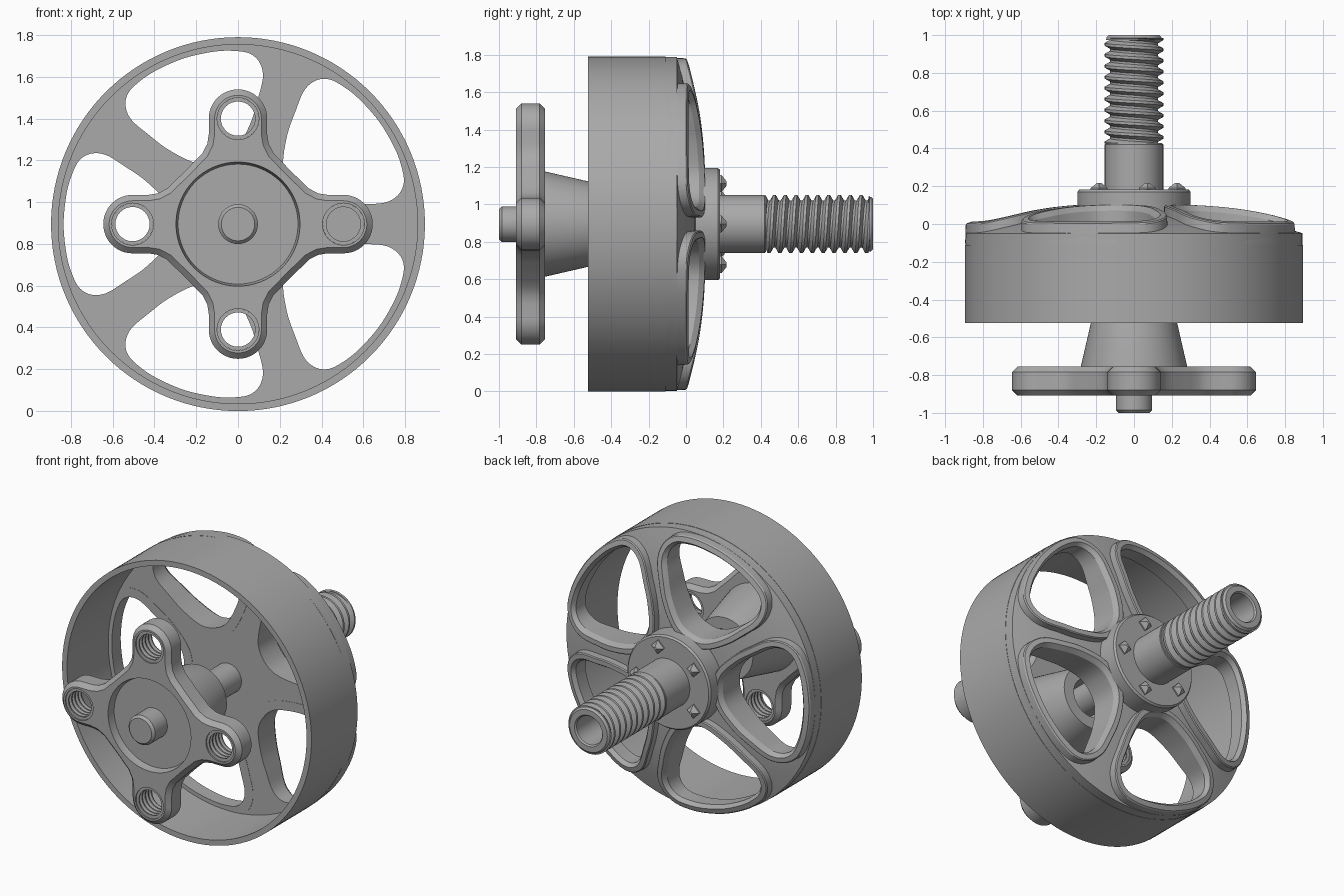
import bpy, bmesh, math
from mathutils import Vector

cube = bpy.data.objects.get("Cube")
if cube:
    bpy.data.objects.remove(cube, do_unlink=True)

R = 0.895            # rotor radius, also the height of the axis
TAU = 2 * math.pi

grey = bpy.data.materials.new("machined_grey")
grey.use_nodes = True
tone = (0.4, 0.4, 0.4, 1)
grey.diffuse_color = tone
grey.node_tree.nodes["Principled BSDF"].inputs["Base Color"].default_value = tone


def finish(name, bm):
    bmesh.ops.recalc_face_normals(bm, faces=bm.faces)
    mesh = bpy.data.meshes.new(name)
    bm.to_mesh(mesh)
    bm.free()
    mesh.materials.append(grey)
    ob = bpy.data.objects.new(name, mesh)
    bpy.context.collection.objects.link(ob)
    return ob


def skin(bm, rings, loop=False, wrap=True, caps=False):
    """Join rings of (x, y, z) points, z measured from the axis."""
    rows = [[bm.verts.new((x, y, z + R)) for x, y, z in ring] for ring in rings]
    n = len(rows[0])
    for i in range(len(rows) if loop else len(rows) - 1):
        a, b = rows[i], rows[(i + 1) % len(rows)]
        for j in range(n if wrap else n - 1):
            k = (j + 1) % n
            bm.faces.new((a[j], a[k], b[k], b[j]))
    if caps:
        bm.faces.new(rows[0])
        bm.faces.new(rows[-1])


def circle(r, y, cx=0, cz=0, seg=96):
    return [(cx + r * math.cos(TAU * i / seg), y, cz + r * math.sin(TAU * i / seg))
            for i in range(seg)]


def lathe(name, profile, loop=False, seg=96):
    bm = bmesh.new()
    skin(bm, [circle(r, y, seg=seg) for r, y in profile], loop, caps=not loop)
    return finish(name, bm)


def offset(pts, d):
    """Push a closed 2D outline outward by d."""
    n = len(pts)
    area = sum(pts[i - 1][0] * pts[i][1] - pts[i][0] * pts[i - 1][1] for i in range(n))
    s = 1 if area > 0 else -1
    out = []
    for i, p in enumerate(pts):
        t = (Vector(pts[(i + 1) % n]) - Vector(pts[i - 1])).normalized()
        out.append((p[0] + s * d * t.y, p[1] - s * d * t.x))
    return out


def spline(pts, steps=6):
    """Closed smooth curve through 2D points."""
    n, out = len(pts), []
    for i in range(n):
        a, b, c, d = (Vector(pts[(i + k) % n]) for k in (-1, 0, 1, 2))
        for s in range(steps):
            t = s / steps
            p = (b * 2 + (c - a) * t + (a * 2 - b * 5 + c * 4 - d) * t**2
                 + (b * 3 - a - c * 3 + d) * t**3) / 2
            out.append((p.x, p.y))
    return out


def turn(pts, ang):
    c, s = math.cos(ang), math.sin(ang)
    return [(x * c - z * s, x * s + z * c) for x, z in pts]


def layers(outline, steps):
    return [[(x, y, z) for x, z in offset(outline, d)] for y, d in steps]


def cut(ob, cutter):
    cutter.hide_render = True
    mod = ob.modifiers.new("cut", "BOOLEAN")
    mod.operation, mod.solver, mod.object = "DIFFERENCE", "EXACT", cutter
    bpy.context.view_layer.objects.active = ob
    bpy.ops.object.modifier_apply(modifier=mod.name)
    bpy.data.objects.remove(cutter, do_unlink=True)


def thread(bm, y0, y1, crest, root, pitch, cx=0, cz=0, seg=48):
    """Helical ridges, trimmed flat at both ends."""
    steps = ((0, root), (0.15, root), (0.45, crest), (0.7, crest))
    rings = []
    for k in range(-2, int((y1 - y0) / pitch) + 2):
        for f, r in steps:
            ring = []
            for i in range(seg + 1):
                a = TAU * i / seg
                y = min(max(y0 + pitch * (k + f + i / seg), y0), y1)
                ring.append((cx + r * math.cos(a), y, cz + r * math.sin(a)))
            rings.append(ring)
    skin(bm, rings, wrap=False)


def dome(r):
    return 0.105 * (1 - (r / R) ** 3)


# Rotor ring
lathe("rotor_ring", [(0.86, -0.525), (R, -0.525), (R, -0.11), (0.86, -0.11)], True, 128)

# Domed rear plate with five windows
half = [(0.34, 0.1), (0.44, 0.205), (0.54, 0.275), (0.63, 0.33), (0.7, 0.338),
        (0.755, 0.31), (0.79, 0.25), (0.82, 0.15)]
window = spline([(0.315, 0)] + half + [(0.835, 0)] + [(u, -v) for u, v in half[::-1]])
window_angles = [math.radians(36 + 72 * i) for i in range(5)]

radii = [0.893, 0.8, 0.7, 0.6, 0.5, 0.4, 0.3, 0.09]
plate = lathe("rear_plate", [(0.09, -0.1), (0.86, -0.1), (0.86, -0.11), (0.893, -0.11)]
              + [(r, dome(r) - 0.05) for r in radii], True, 128)
bm = bmesh.new()
for ang in window_angles:
    skin(bm, layers(turn(window, ang), [(-0.3, 0.02), (0.3, 0.02)]), caps=True)
cut(plate, finish("window_cutter", bm))

# Raised rims around the windows
bm = bmesh.new()
for ang in window_angles:
    shape = turn(window, ang)
    section = [(0, None), (0, -0.03), (0.02, 0), (0.05, 0), (0.056, -0.006), (0.06, None)]
    columns = []
    for d, drop in section:
        col = []
        for x, z in offset(shape, d):
            r = math.hypot(x, z)
            k = min(1, 0.894 / r)
            y = -0.102 if drop is None else dome(r * k) + drop
            col.append((x * k, y, z * k))
        columns.append(col)
    skin(bm, columns, loop=True)
finish("window_rims", bm)

# Hub flange with pyramid studs
lathe("hub_flange", [(0.09, 0.0), (0.3, 0.0), (0.3, 0.17), (0.29, 0.182), (0.09, 0.182)], True)
bm = bmesh.new()
for i in range(5):
    a = TAU * i / 5
    cx, cz = 0.228 * math.cos(a), 0.228 * math.sin(a)
    skin(bm, [circle(r, y, cx, cz, 4) for r, y in
              ((0.045, 0.17), (0.045, 0.19), (0.012, 0.217))], caps=True)
finish("hub_studs", bm)

# Output shaft: plain collar, threaded end and open bore
lathe("shaft_collar", [(0.09, 0.17), (0.155, 0.17), (0.155, 0.42), (0.148, 0.428), (0.09, 0.428)], True)
bm = bmesh.new()
thread(bm, 0.425, 0.985, 0.155, 0.124, 0.058)
finish("shaft_thread", bm)
lathe("shaft_bore", [(0.092, 0.42), (0.126, 0.42), (0.126, 0.975), (0.148, 0.975),
                     (0.145, 0.99), (0.135, 1.0), (0.1, 1.0), (0.092, 0.99)], True)

# Inner axle
lathe("axle", [(0.08, -1.0), (0.095, -0.985), (0.095, 0.2)])

# Tapered bearing tube
lathe("bearing_tube", [(0.125, -0.8), (0.282, -0.8), (0.282, -0.757), (0.2, -0.4), (0.125, -0.4)], True)

# Four-armed mount with chamfered edges
arm_r, hole_at = 0.14, 0.505
quarter = [(hole_at + (arm_r * math.cos(a)), arm_r * math.sin(a))
           for a in (math.pi * (i / 24 - 0.5) for i in range(25))]
quarter += [(0.43, 0.14), (0.385, 0.147), (0.34, 0.17), (0.305, 0.205), (0.278, 0.23),
            (0.23, 0.278), (0.205, 0.305), (0.17, 0.34), (0.147, 0.385), (0.14, 0.43)]
outline = [p for i in range(4) for p in turn(quarter, i * TAU / 4)]
bm = bmesh.new()
skin(bm, layers(outline, [(-0.908, -0.028), (-0.88, 0), (-0.783, 0), (-0.755, -0.028)]), caps=True)
mount = finish("mount", bm)

# Front recess and screw holes
cut(mount, lathe("recess_cutter", [(0.297, -0.95), (0.297, -0.905), (0.287, -0.86)]))
centres = turn([(hole_at, 0)], 0) + turn([(0, hole_at)], 0)
centres += [(-x, -z) for x, z in centres]
bm = bmesh.new()
for cx, cz in centres:
    skin(bm, [circle(0.1, y, cx, cz, 48) for y in (-1.0, -0.6)], caps=True)
cut(mount, finish("hole_cutter", bm))
bm = bmesh.new()
for cx, cz in centres:
    thread(bm, -0.9, -0.763, 0.082, 0.1, 0.032, cx, cz, 32)
finish("hole_threads", bm)

# Smooth shading with sharp edges
for ob in bpy.context.collection.objects:
    if ob.type == "MESH" and grey.name in ob.data.materials:
        bpy.ops.object.select_all(action="DESELECT")
        ob.select_set(True)
        bpy.context.view_layer.objects.active = ob
        bpy.ops.object.shade_smooth_by_angle(angle=math.radians(30))
